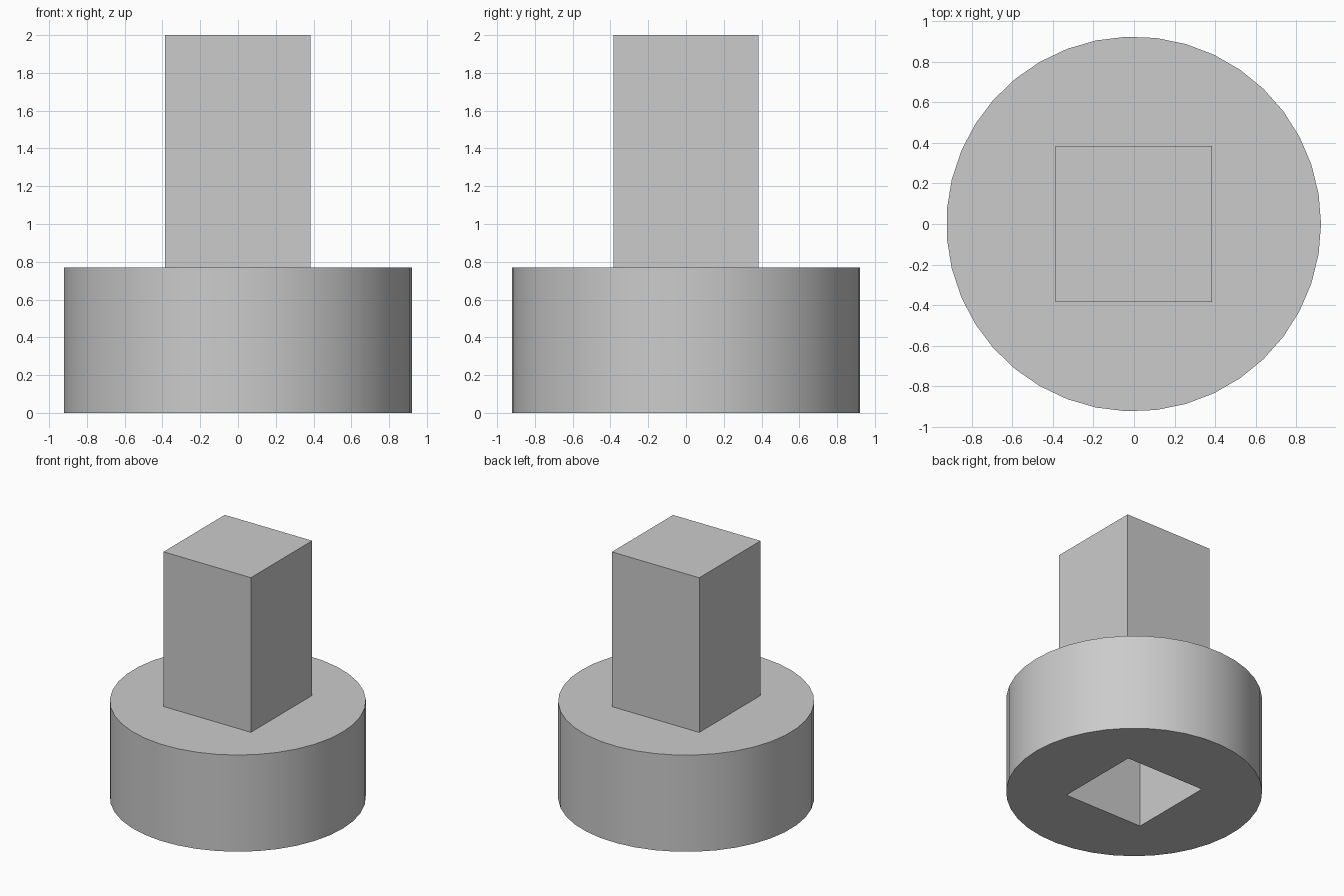
import bpy
import math

default = bpy.data.objects.get("Cube")
if default:
    bpy.data.objects.remove(default, do_unlink=True)

UNIT = 1 / 13              # overall height is 26 units
SIDES = 39
RADIUS = 12 * UNIT
COLLAR_H = 10 * UNIT
PEG_W = 10 * UNIT
PEG_H = 16 * UNIT
SOCKET_W = 9 * UNIT
# An odd side count has a flat on -x, so the axis shifts to stay centred
AXIS_X = -RADIUS * (1 - math.cos(math.pi / SIDES)) / 2

grey = bpy.data.materials.new("plain grey")
grey.use_nodes = True
colour = (0.6, 0.6, 0.6, 1)
grey.diffuse_color = colour
grey.node_tree.nodes["Principled BSDF"].inputs["Base Color"].default_value = colour


def block(name, width, bottom, top):
    """Square upright block on the shared axis."""
    bpy.ops.mesh.primitive_cube_add(size=1, location=(AXIS_X, 0, (bottom + top) / 2))
    obj = bpy.context.object
    obj.name = name
    obj.scale = (width, width, top - bottom)
    bpy.ops.object.transform_apply(location=False, rotation=False, scale=True)
    obj.data.materials.append(grey)
    return obj


# Square drive peg
block("square_peg", PEG_W, COLLAR_H, COLLAR_H + PEG_H)

# Square socket cutter
cutter = block("socket_cutter", SOCKET_W, -0.1, COLLAR_H + 0.1)
cutter.hide_render = True

# Round collar with a square socket, closed above by the peg
bpy.ops.mesh.primitive_cylinder_add(
    vertices=SIDES, radius=RADIUS, depth=COLLAR_H,
    location=(AXIS_X, 0, COLLAR_H / 2), rotation=(0, 0, -math.pi / 2))
collar = bpy.context.object
collar.name = "round_collar"
collar.data.materials.append(grey)
cut = collar.modifiers.new("socket", "BOOLEAN")
cut.operation = "DIFFERENCE"
cut.solver = "EXACT"
cut.object = cutter
bpy.ops.object.modifier_apply(modifier=cut.name)
bpy.data.objects.remove(cutter, do_unlink=True)
bpy.ops.object.shade_smooth_by_angle(angle=math.radians(30))
